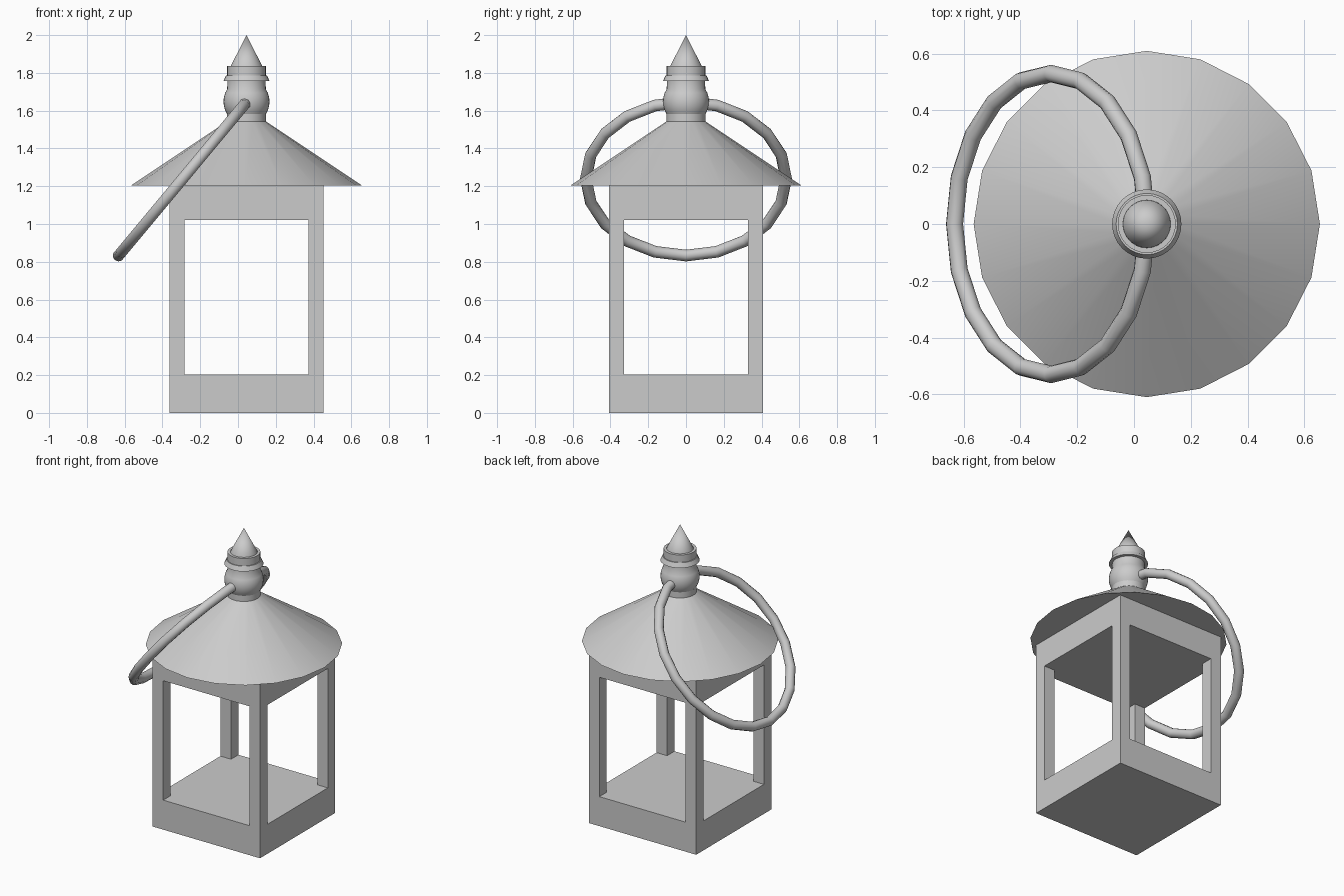
import bpy, bmesh, math

if "Cube" in bpy.data.objects:
    bpy.data.objects.remove(bpy.data.objects["Cube"])

CX = 0.045  # lantern axis; the hanging ring balances it on -x


def smooth(ob, angle=30):
    bpy.ops.object.select_all(action='DESELECT')
    ob.select_set(True)
    bpy.context.view_layer.objects.active = ob
    bpy.ops.object.shade_smooth_by_angle(angle=math.radians(angle))


def box(name, lo, hi):
    bpy.ops.mesh.primitive_cube_add(size=1, location=[(a + b) / 2 for a, b in zip(lo, hi)])
    ob = bpy.context.object
    ob.name = name
    ob.scale = [b - a for a, b in zip(lo, hi)]
    bpy.ops.object.transform_apply(location=False, rotation=False, scale=True)
    return ob


def lathe(name, profile, sides):
    bm = bmesh.new()
    verts = [bm.verts.new((r, 0, z)) for r, z in profile]
    edges = [bm.edges.new(p) for p in zip(verts, verts[1:])]
    bmesh.ops.spin(bm, geom=verts + edges, cent=(0, 0, 0), axis=(0, 0, 1),
                   angle=2 * math.pi, steps=sides, use_merge=True)
    bmesh.ops.remove_doubles(bm, verts=bm.verts, dist=1e-4)
    bmesh.ops.recalc_face_normals(bm, faces=bm.faces)
    me = bpy.data.meshes.new(name)
    bm.to_mesh(me)
    bm.free()
    ob = bpy.data.objects.new(name, me)
    ob.location.x = CX
    bpy.context.collection.objects.link(ob)
    smooth(ob)
    return ob


# Body: solid block with the windows cut through both ways
H, W = 0.407, 0.327
body = box("lantern_body", (CX - H, -H, 0), (CX + H, H, 1.207))
for name, wx, wy in (("window_cutter_front", W, 1), ("window_cutter_side", 1, W)):
    cutter = box(name, (CX - wx, -wy, 0.202), (CX + wx, wy, 1.02))
    mod = body.modifiers.new(name, 'BOOLEAN')
    mod.operation = 'DIFFERENCE'
    mod.solver = 'EXACT'
    mod.object = cutter
    bpy.context.view_layer.objects.active = body
    bpy.ops.object.modifier_apply(modifier=mod.name)
    bpy.data.objects.remove(cutter)

# Roof: shallow 20-sided cone
lathe("roof", [(0, 1.205), (0.61, 1.205), (0.1, 1.545), (0, 1.545)], 20)

# Finial: collar, ball, neck, flared ring, cup
ball = [(0.122 * math.cos(a), 1.648 + 0.122 * math.sin(a))
        for a in (math.radians(d) for d in (-33, -22, -11, 0, 11, 22, 33))]
lathe("finial", [(0, 1.53), (0.103, 1.53), (0.103, 1.582)] + ball +
      [(0.101, 1.757), (0.122, 1.757), (0.108, 1.787), (0.102, 1.787),
       (0.102, 1.837), (0.084, 1.837), (0.084, 1.825), (0, 1.825)], 32)

# Spike on top
lathe("spike", [(0, 1.82), (0.085, 1.82), (0.083, 1.837), (0, 2.0)], 32)

# Carrying ring: tilted, pivoting through the ball
bpy.ops.mesh.primitive_torus_add(major_radius=0.53, minor_radius=0.031,
                                 major_segments=20, minor_segments=10,
                                 location=(-0.293, 0, 1.24),
                                 rotation=(0, math.radians(-50.2), 0))
ring = bpy.context.object
ring.name = "carrying_ring"
smooth(ring, 50)
